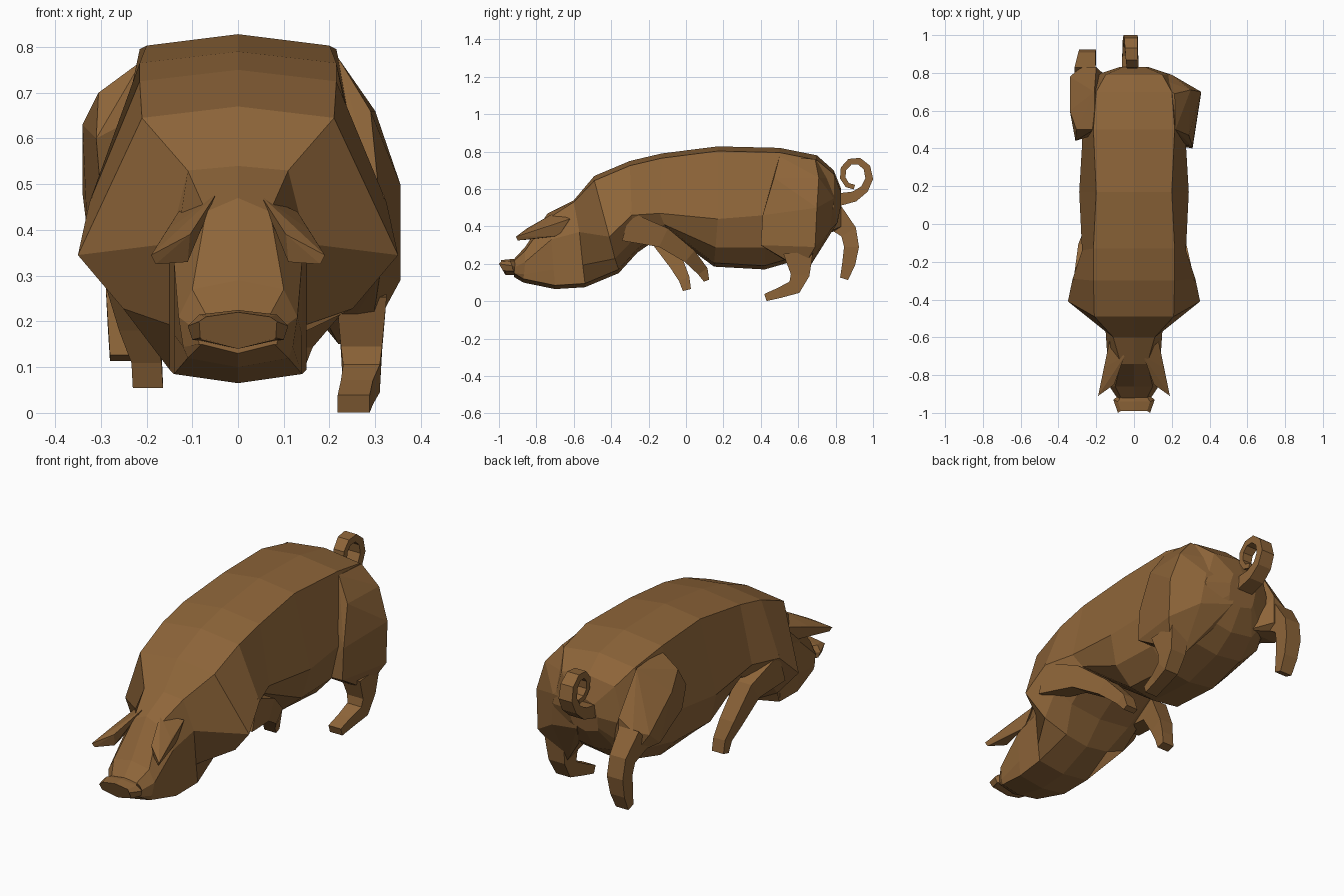
import bpy, bmesh, math
from mathutils import Vector

skin = bpy.data.materials.new("brown skin")
skin.diffuse_color = (0.27, 0.13, 0.041, 1)


def finish(name, bm):
    bmesh.ops.recalc_face_normals(bm, faces=bm.faces)
    me = bpy.data.meshes.new(name)
    bm.to_mesh(me)
    bm.free()
    me.materials.append(skin)
    ob = bpy.data.objects.new(name, me)
    bpy.context.collection.objects.link(ob)
    return ob


def loft(name, rings):
    """Skin a list of equal-length point rings and cap both ends."""
    bm = bmesh.new()
    vs = [[bm.verts.new(p) for p in r] for r in rings]
    n = len(vs[0])
    for a, b in zip(vs, vs[1:]):
        for i in range(n):
            j = (i + 1) % n
            bm.faces.new((a[i], a[j], b[j], b[i]))
    bm.faces.new(vs[0])
    bm.faces.new(vs[-1])
    return finish(name, bm)


def limb(name, pts):
    """Four-sided tube along (x, y, z, half width, half depth) stations."""
    rings = []
    for i, (x, y, z, w, d) in enumerate(pts):
        a, b = pts[max(i - 1, 0)], pts[min(i + 1, len(pts) - 1)]
        t = Vector((0, b[1] - a[1], b[2] - a[2])).normalized()
        n = Vector((0, -t.z, t.y)) * d
        c, s = Vector((x, y, z)), Vector((w, 0, 0))
        rings.append([c - s - n, c + s - n, c + s + n, c - s + n])
    return loft(name, rings)


def hull(name, pts):
    bm = bmesh.new()
    for p in pts:
        bm.verts.new(p)
    bmesh.ops.convex_hull(bm, input=bm.verts)
    loose = [v for v in bm.verts if not v.link_faces]
    bmesh.ops.delete(bm, geom=loose, context='VERTS')
    return finish(name, bm)


def section(top, mid, bot, drop=0.02, full=0.5):
    """Ten-sided ring: (y, z, half width) at top, sides, bottom; full = lower fullness."""
    (yt, zt, wt), (ym, zm, wm), (yb, zb, wb) = top, mid, bot
    yl, zl, wl = ym + .6 * (yb - ym), zm + .6 * (zb - zm), wb + full * (wm - wb)
    half = [(wt, yt, zt - drop), (wm, ym, zm), (wl, yl, zl), (wb, yb, zb + .02)]
    return ([(0, yt, zt)] + half + [(0, yb, zb)]
            + [(-x, y, z) for x, y, z in reversed(half)])


# Head and body, from muzzle to rump
body = [
    section((-.92, .225, .07), (-.92, .18, .09), (-.92, .13, .08), .01),
    section((-.86, .29, .10), (-.86, .21, .13), (-.87, .10, .11)),
    section((-.74, .47, .07), (-.72, .33, .14), (-.70, .065, .14), .03),
    section((-.60, .54, .11), (-.57, .37, .15), (-.54, .075, .15), .01),
    section((-.49, .67, .21), (-.41, .345, .35), (-.36, .15, .13), .025, .55),
    section((-.30, .75, .215), (-.29, .46, .325), (-.26, .26, .18), .025, .6),
    section((-.13, .79, .215), (-.14, .47, .275), (-.10, .37, .19), .025, .5),
    section((.17, .828, .20), (.17, .44, .29), (.15, .185, .15), .025, .7),
    section((.50, .82, .215), (.42, .46, .275), (.42, .17, .15), .025, .7),
    section((.70, .78, .20), (.68, .50, .28), (.63, .23, .15), .025, .7),
    section((.79, .70, .15), (.79, .50, .20), (.74, .31, .13)),
    section((.83, .60, .06), (.83, .52, .08), (.81, .42, .07)),
]
loft("body", body)

# Flared snout
loft("snout", [
    section((-.90, .225, .06), (-.90, .18, .07), (-.90, .14, .06), .01),
    section((-.94, .225, .085), (-.93, .19, .11), (-.92, .14, .09), .01),
    section((-.99, .22, .07), (-1.0, .20, .085), (-.965, .14, .08), .01),
])

# Drooping ears
for s, name in ((-1, "left_ear"), (1, "right_ear")):
    hull(name, [(s * x, y, z) for x, y, z in (
        (.05, -.70, .475), (.13, -.62, .44), (.105, -.85, .39), (.19, -.91, .345),
        (.155, -.76, .40), (.13, -.68, .35), (.11, -.84, .33), (.18, -.90, .325))])

# Front legs, swept back
limb("left_front_leg", [(-.27, -.32, .40, .05, .08), (-.25, -.14, .34, .045, .055),
                        (-.22, -.05, .20, .04, .04), (-.20, -.01, .12, .033, .03),
                        (-.197, .005, .06, .033, .022)])
limb("right_front_leg", [(.27, -.32, .40, .05, .08), (.23, -.12, .34, .045, .055),
                         (.18, .02, .24, .04, .04), (.13, .09, .16, .033, .03),
                         (.115, .11, .11, .033, .015)])

# Hams, the right one running into the rump
hull("right_ham", [
    (.22, .50, .775), (.215, .69, .76), (.30, .71, .66), (.29, .47, .66), (.355, .70, .50),
    (.355, .69, .29), (.31, .41, .46), (.31, .40, .30), (.20, .79, .55), (.22, .77, .38),
    (.02, .83, .56), (.05, .80, .66), (.05, .81, .42),
    (.29, .62, .17), (.22, .64, .15), (.15, .43, .28), (.12, .50, .72), (.10, .72, .30)])
hull("left_ham", [
    (-.21, .50, .77), (-.21, .70, .755), (-.305, .50, .70), (-.34, .60, .63), (-.34, .78, .48),
    (-.31, .44, .60), (-.30, .46, .48), (-.33, .68, .40), (-.28, .83, .50), (-.20, .83, .55),
    (-.20, .83, .40), (-.28, .82, .38), (-.12, .50, .70), (-.10, .74, .36)])

# Hind legs: right tucked forward, left stretched back
limb("right_hind_leg", [(.27, .60, .26, .055, .08), (.27, .61, .14, .045, .05),
                        (.27, .58, .075, .04, .04), (.26, .50, .045, .035, .028),
                        (.253, .425, .02, .035, .02)])
limb("left_hind_leg", [(-.26, .78, .46, .055, .07), (-.25, .87, .37, .045, .045),
                       (-.245, .885, .29, .045, .04), (-.245, .87, .20, .04, .035),
                       (-.245, .845, .12, .035, .022)])

# Curly tail: a short root, then a tapering spiral
tail = [(-.02, .80, .54, .045, .035), (-.02, .90, .56, .042, .028)]
for i in range(9):
    a = math.radians(-50 + i * 40)
    r = .094 - .004 * i
    tail.append((-.02 + .002 * i, .90 + r * math.cos(a) * .9, .672 + r * math.sin(a),
                 .04 - .0022 * i, .022 - .0012 * i))
limb("tail", tail)
